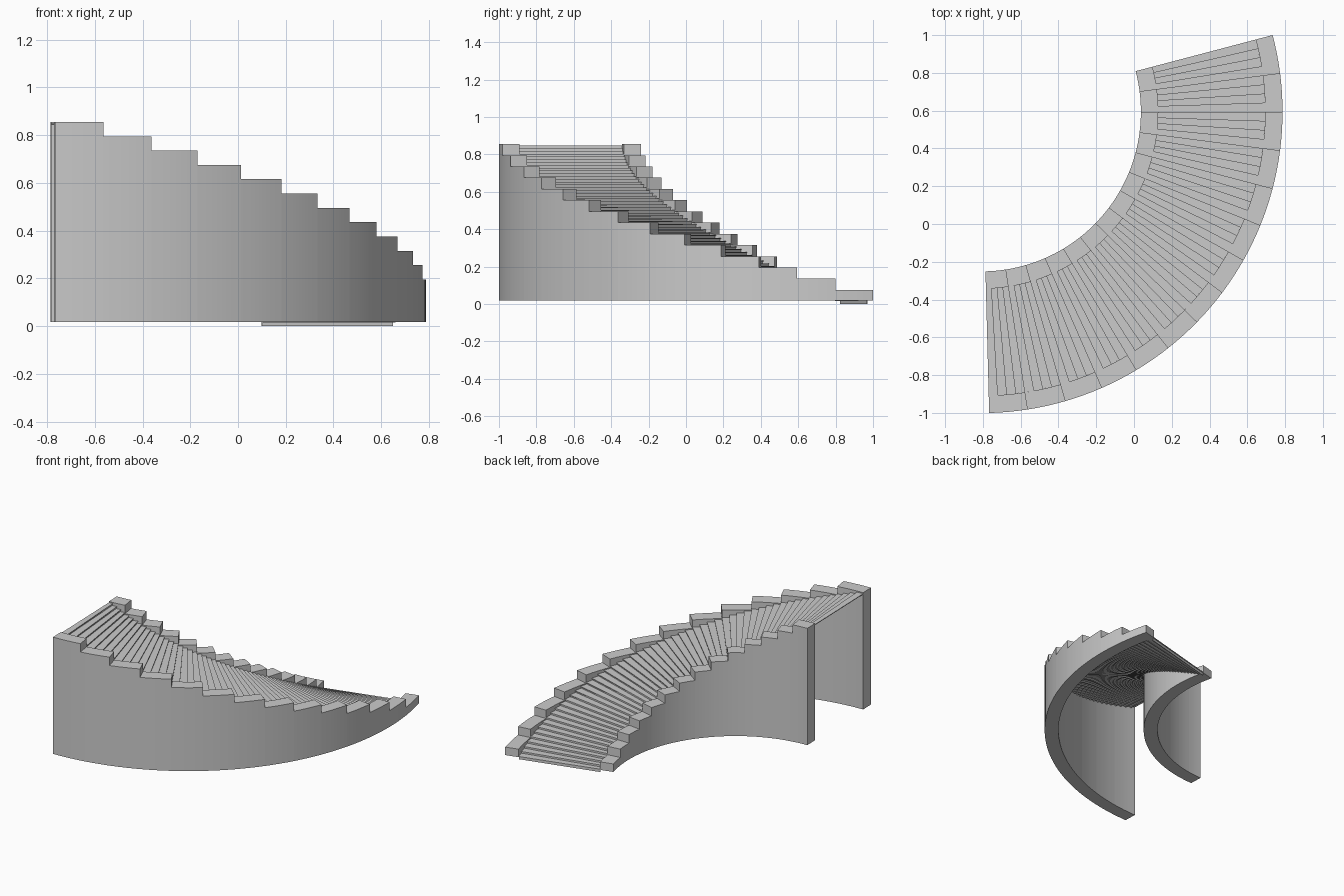
import bpy, bmesh
from math import radians, cos, sin

if "Cube" in bpy.data.objects:
    bpy.data.objects.remove(bpy.data.objects["Cube"])

CX, CY = -0.8085, 0.594            # centre of the stair's curve
A0, A1 = 14.75, -88.5              # start (bottom) and end (top) angles
R_IN, R_OUT, WALL = 0.845, 1.595, 0.092
BLOCKS, PER, RISE = 14, 4, 0.015   # curb blocks, treads per block, tread rise
BASE = 0.0175                      # underside of walls and of first tread
STEPS = BLOCKS * PER
DA = (A1 - A0) / STEPS


def pt(r, a, z):
    a = radians(a)
    return (CX + r * cos(a), CY + r * sin(a), z)


def finish(bm, name, smooth=False):
    bmesh.ops.remove_doubles(bm, verts=bm.verts, dist=1e-5)
    bmesh.ops.recalc_face_normals(bm, faces=bm.faces)
    me = bpy.data.meshes.new(name)
    bm.to_mesh(me)
    bm.free()
    ob = bpy.data.objects.new(name, me)
    bpy.context.collection.objects.link(ob)
    if smooth:
        bpy.ops.object.select_all(action='DESELECT')
        ob.select_set(True)
        bpy.context.view_layer.objects.active = ob
        bpy.ops.object.shade_smooth_by_angle(angle=radians(20))
    return ob


def stepped_wall(name, r0, r1):
    """Curved wall with a stepped top, without inner partitions."""
    bm = bmesh.new()

    def quad(*ps):
        bm.faces.new([bm.verts.new(p) for p in ps])

    def cross(a, z0, z1):
        quad(pt(r0, a, z0), pt(r1, a, z0), pt(r1, a, z1), pt(r0, a, z1))

    prev = BASE
    for b in range(BLOCKS):
        top = 0.075 + b * RISE * PER
        cuts = [BASE, top] if b == 0 else [BASE, prev, top]
        cross(A0 + b * PER * DA, prev, top)
        for s in range(PER):
            a = A0 + (b * PER + s) * DA
            c = a + DA
            for z in (BASE, top):
                quad(pt(r0, a, z), pt(r1, a, z), pt(r1, c, z), pt(r0, c, z))
            for r in (r0, r1):
                for lo, hi in zip(cuts, cuts[1:]):
                    quad(pt(r, a, lo), pt(r, c, lo), pt(r, c, hi), pt(r, a, hi))
        prev = top
    cross(A1, BASE, prev)
    return finish(bm, name, True)


def wedge(bm, a, c, z0, z1):
    """Box-like slab between the walls, from angle a to angle c."""
    r0, r1 = R_IN + WALL, R_OUT - WALL
    v = [bm.verts.new(pt(r, t, z)) for z in (z0, z1)
         for r, t in ((r0, a), (r1, a), (r1, c), (r0, c))]
    for f in ((0, 1, 2, 3), (4, 5, 6, 7), (0, 1, 5, 4),
              (1, 2, 6, 5), (2, 3, 7, 6), (3, 0, 4, 7)):
        bm.faces.new([v[i] for i in f])


# side walls with stepped curbs
stepped_wall("inner_wall", R_IN, R_IN + WALL)
stepped_wall("outer_wall", R_OUT - WALL, R_OUT)

# thin treads with a small nosing, each on a set-back riser
treads, risers = bmesh.new(), bmesh.new()
for i in range(STEPS):
    a = A0 + i * DA
    z = BASE + i * RISE
    back = a + DA if i == STEPS - 1 else a + DA - 0.25
    wedge(treads, a, back, z, z + 0.005)
    wedge(risers, a - 0.25, a - 0.5, i * RISE, z)
finish(treads, "treads")
finish(risers, "risers")
